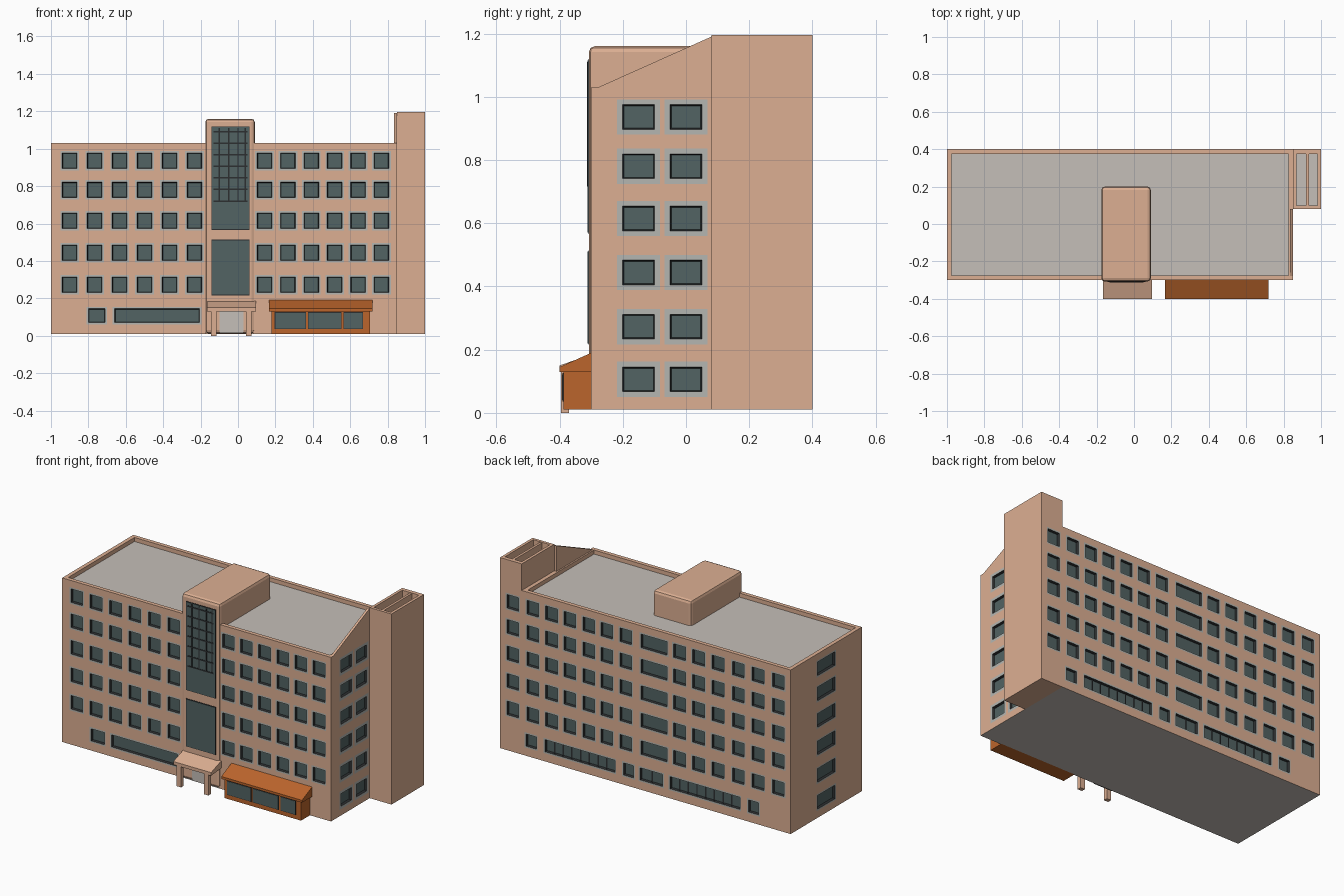
import bpy, bmesh
from mathutils import Vector

if "Cube" in bpy.data.objects:
    bpy.data.objects.remove(bpy.data.objects["Cube"])


def material(name, r, g, b):
    m = bpy.data.materials.new(name)
    m.diffuse_color = (r, g, b, 1)
    m.use_nodes = True
    m.node_tree.nodes["Principled BSDF"].inputs["Base Color"].default_value = m.diffuse_color
    return m


TAN = material("tan render", 0.72, 0.43, 0.29)
FRAME = material("pale window frame", 0.46, 0.47, 0.44)
DARK = material("dark reveal", 0.025, 0.028, 0.03)
GLASS = material("grey green glass", 0.085, 0.125, 0.125)
GREY = material("roof grey", 0.56, 0.52, 0.48)
ORANGE = material("orange brown", 0.50, 0.13, 0.025)


def finish(bm, name, mats, bevel=0):
    me = bpy.data.meshes.new(name)
    bm.to_mesh(me)
    bm.free()
    for m in mats:
        me.materials.append(m)
    ob = bpy.data.objects.new(name, me)
    bpy.context.collection.objects.link(ob)
    if bevel:
        mod = ob.modifiers.new("soft edges", 'BEVEL')
        mod.width, mod.segments = bevel, 2
    return ob


def box_mesh(x0, x1, y0, y1, z0, z1):
    bm = bmesh.new()
    bmesh.ops.create_cube(bm, size=1)
    for v in bm.verts:
        v.co = (x0 if v.co.x < 0 else x1, y0 if v.co.y < 0 else y1, z0 if v.co.z < 0 else z1)
    bm.normal_update()
    return bm


def box(name, mat, x0, x1, y0, y1, z0, z1, bevel=0):
    return finish(box_mesh(x0, x1, y0, y1, z0, z1), name, [mat], bevel)


def prism(name, mat, x0, x1, profile):
    """Extrude a (y, z) outline along x."""
    bm = bmesh.new()
    f = bm.faces.new([bm.verts.new((x0, y, z)) for y, z in profile])
    ext = bmesh.ops.extrude_face_region(bm, geom=[f])
    bmesh.ops.translate(bm, vec=(x1 - x0, 0, 0),
                        verts=[g for g in ext["geom"] if isinstance(g, bmesh.types.BMVert)])
    bmesh.ops.recalc_face_normals(bm, faces=bm.faces)
    return finish(bm, name, [mat])


def wall(name, base, udir, u0, u1, z0, z1, rows, rim=0.01):
    """Wall with recessed windows; rows = (bottom, top, [(left, right, panes)])."""
    bm = bmesh.new()
    base, udir = Vector(base), Vector(udir)
    n = udir.cross(Vector((0, 0, 1)))

    def quad(pts, mat):
        f = bm.faces.new([bm.verts.new(base + udir * u + Vector((0, 0, z)) - n * d) for u, z, d in pts])
        f.material_index = mat

    def rect(a, b, c, d, mat, depth=0.0):
        quad([(a, c, depth), (b, c, depth), (b, d, depth), (a, d, depth)], mat)

    def ring(a, b, c, d, e, d0, d1, mat):
        o = [(a, c, d0), (b, c, d0), (b, d, d0), (a, d, d0)]
        i = [(a + e, c + e, d1), (b - e, c + e, d1), (b - e, d - e, d1), (a + e, d - e, d1)]
        for k in range(4):
            quad([o[k], o[(k + 1) % 4], i[(k + 1) % 4], i[k]], mat)

    z = z0
    for c, d, wins in sorted(rows):
        rect(u0, u1, z, c, 0)
        u = u0
        for a, b, panes in sorted(wins):
            rect(u, a, c, d, 0)
            ring(a, b, c, d, rim, 0, 0, 1)
            A, B, C, D = a + rim, b - rim, c + rim, d - rim
            ring(A, B, C, D, 0.004, 0, 0.014, 2)
            rect(A, B, C, D, 3, 0.014)
            for k in range(1, panes):
                m = A + (B - A) * k / panes
                rect(m - 0.005, m + 0.005, C, D, 2, 0.008)
            u = b
        rect(u, u1, c, d, 0)
        z = d
    rect(u0, u1, z, z1, 0)
    return finish(bm, name, [TAN, FRAME, DARK, GLASS])


def cols(centres, w=0.1):
    return [(c - w / 2, c + w / 2, 1) for c in centres]


FLOORS = [0.273, 0.444, 0.615, 0.78, 0.936]


def floors(wins, zs=FLOORS, h=0.104):
    return [(z - h / 2, z + h / 2, wins) for z in zs]


# main walls
left_cols = cols([-0.90 + 0.1335 * i for i in range(6)])
right_cols = cols([0.142 + 0.125 * i for i in range(6)])
back_x = [0.775, 0.645, 0.52, 0.39, 0.265, 0.135, -0.235, -0.366, -0.5, -0.64, -0.775, -0.915]
back_cols = cols([-x for x in back_x]) + [(-0.04, 0.16, 1)]
ground_front = [(0.06, 0.155, [(-0.81, -0.70, 1), (-0.67, -0.195, 1)])]
ground_back = [(0.06, 0.155, [(-0.83, -0.74, 1), (-0.70, -0.20, 8), (-0.16, -0.07, 1),
                              (-0.045, 0.13, 2), (0.16, 0.66, 8), (0.70, 0.79, 1)])]
wall("front_wall_left", (0, -0.3, 0), (1, 0, 0), -1, -0.17, 0.01, 1.03, floors(left_cols) + ground_front)
wall("front_wall_right", (0, -0.3, 0), (1, 0, 0), 0.08, 0.85, 0.01, 1.03, floors(right_cols))
wall("back_wall", (0, 0.4, 0), (-1, 0, 0), -0.85, 1, 0.01, 1.03, floors(back_cols) + ground_back)
ALL = [0.106] + FLOORS
wall("right_wall", (0.85, 0, 0), (0, 1, 0), -0.3, 0.08, 0.01, 1.03,
     floors(cols([-0.15, 0.0], 0.135), ALL, 0.112), 0.017)
wall("left_wall", (-1, 0, 0), (0, -1, 0), -0.4, 0.3, 0.01, 1.03, floors([(-0.145, 0.045, 1)], ALL))

# roof with parapet, and underside
bm = box_mesh(-1, 0.85, -0.3, 0.4, 0.01, 1.03)
bmesh.ops.delete(bm, geom=[f for f in bm.faces if abs(f.normal.z) < 0.5], context='FACES_ONLY')
top = [f for f in bm.faces if f.normal.z > 0.5]
bmesh.ops.inset_region(bm, faces=top, thickness=0.035, use_boundary=True)
rim_faces = [f for f in bm.faces if f not in top]
drop = bmesh.ops.extrude_face_region(bm, geom=top)
bmesh.ops.translate(bm, vec=(0, 0, -0.025),
                    verts=[g for g in drop["geom"] if isinstance(g, bmesh.types.BMVert)])
bmesh.ops.delete(bm, geom=[f for f in top if f.is_valid], context='FACES_ONLY')
for f in bm.faces:
    z = f.calc_center_median().z
    f.material_index = 1 if z < 1.006 else 0
finish(bm, "roof_and_underside", [TAN, GREY])

# sloped parapet rising to the side tower
prism("sloped_parapet", TAN, 0.835, 0.85, [(-0.3, 1.02), (0.08, 1.19), (0.08, 1.02)])

# side tower with open vent top
bm = box_mesh(0.85, 1, 0.08, 0.4, 0.01, 1.195)
bmesh.ops.delete(bm, geom=[f for f in bm.faces if f.normal.y > 0.5], context='FACES_ONLY')
top = [f for f in bm.faces if f.normal.z > 0.5]
bmesh.ops.inset_region(bm, faces=top, thickness=0.025, use_boundary=True)
bmesh.ops.inset_region(bm, faces=top, thickness=0.001, depth=-0.05)
for f in top:
    f.material_index = 1
finish(bm, "side_tower", [TAN, GREY])
box("vent_divider", TAN, 0.92, 0.935, 0.1, 0.38, 1.14, 1.193)
wall("tower_back_wall", (0, 0.4, 0), (-1, 0, 0), -1, -0.85, 0.01, 1.195, floors(cols([-0.912])))
box("tower_back_rim", TAN, 0.85, 1, 0.375, 0.399, 1.14, 1.195)

# central stair block with tall windows
box("stair_block", TAN, -0.175, 0.09, -0.307, 0.2, 0.012, 1.16, 0.018)
for name, z0, z1 in (("upper_stair_glass", 0.57, 1.115), ("lower_stair_glass", 0.22, 0.51)):
    box(name + "_edge", DARK, -0.142, 0.062, -0.309, -0.306, z0 - 0.004, z1 + 0.004)
    box(name, GLASS, -0.138, 0.058, -0.311, -0.306, z0, z1)
for x in (-0.10, -0.05, 0.0, 0.04):
    box("stair_mullion", DARK, x - 0.004, x + 0.004, -0.313, -0.306, 0.72, 1.11)
for i in range(7):
    z = 0.72 + i * 0.062
    box("stair_transom", DARK, -0.13, 0.05, -0.313, -0.306, z - 0.004, z + 0.004)

# entrance canopy, posts and door
prism("canopy", TAN, -0.165, 0.095, [(-0.4, 0.13), (-0.4, 0.15), (-0.3, 0.185), (-0.3, 0.14)])
for x in (-0.13, 0.058):
    box("canopy_post", TAN, x - 0.015, x + 0.015, -0.395, -0.37, 0, 0.14)
box("entrance_door", GREY, -0.10, 0.03, -0.311, -0.306, 0.015, 0.135)

# orange side bay
box("bay_body", ORANGE, 0.18, 0.705, -0.388, -0.295, 0.01, 0.14)
prism("bay_roof", ORANGE, 0.165, 0.72, [(-0.4, 0.13), (-0.4, 0.145), (-0.3, 0.19), (-0.3, 0.13)])
for a, b in ((0.20, 0.36), (0.378, 0.55), (0.568, 0.665)):
    box("bay_window_edge", DARK, a - 0.004, b + 0.004, -0.39, -0.387, 0.036, 0.126)
    box("bay_window", GLASS, a, b, -0.392, -0.387, 0.04, 0.122)
